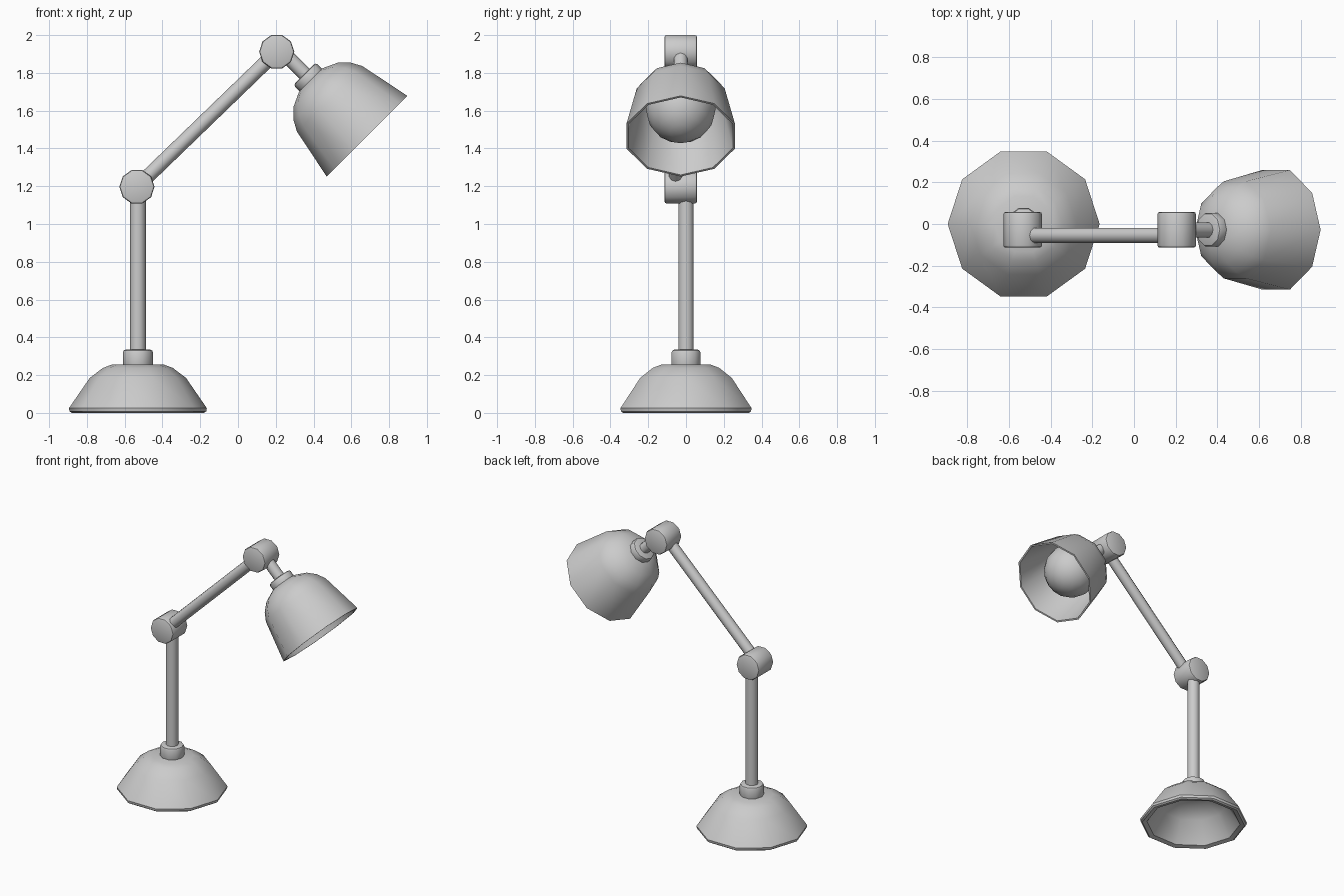
import bpy, bmesh, math
from mathutils import Vector, Matrix

cube = bpy.data.objects.get("Cube")
if cube:
    bpy.data.objects.remove(cube, do_unlink=True)

grey = bpy.data.materials.new("plain grey")
grey.use_nodes = True
GREY = (0.6, 0.6, 0.6, 1)
grey.diffuse_color = GREY
grey.node_tree.nodes["Principled BSDF"].inputs["Base Color"].default_value = GREY

SIDES = 10


def frame(origin, axis):
    """Matrix with local z along axis, local x kept in the lamp's plane."""
    z = Vector(axis).normalized()
    side = Vector((0, 1, 0)) if abs(z.y) < 0.9 else Vector((0, 0, 1))
    x = side.cross(z).normalized()
    y = z.cross(x)
    m = Matrix((x, y, z)).transposed().to_4x4()
    m.translation = origin
    return m


def finish(name, bm, matrix, angle=42):
    bmesh.ops.remove_doubles(bm, verts=bm.verts, dist=1e-5)
    bmesh.ops.recalc_face_normals(bm, faces=bm.faces)
    bm.transform(matrix)
    mesh = bpy.data.meshes.new(name)
    bm.to_mesh(mesh)
    bm.free()
    mesh.materials.append(grey)
    obj = bpy.data.objects.new(name, mesh)
    bpy.context.collection.objects.link(obj)
    bpy.ops.object.select_all(action="DESELECT")
    obj.select_set(True)
    bpy.context.view_layer.objects.active = obj
    bpy.ops.object.shade_smooth_by_angle(angle=math.radians(angle))
    return obj


def lathe(name, profile, origin, axis=(0, 0, 1)):
    """Spin a (radius, height) profile around the axis."""
    bm = bmesh.new()
    verts = [bm.verts.new((r, 0, h)) for r, h in profile]
    edges = [bm.edges.new(pair) for pair in zip(verts, verts[1:])]
    bmesh.ops.spin(bm, geom=verts + edges, cent=(0, 0, 0), axis=(0, 0, 1),
                   angle=math.tau, steps=SIDES, use_merge=True)
    return finish(name, bm, frame(origin, axis))


def drum(name, start, end, radius, bevel=0.0):
    """Capped cylinder between two points, with softened rims if asked."""
    start, end = Vector(start), Vector(end)
    length = (end - start).length
    b = bevel
    if b:
        profile = [(0, 0), (radius - b, 0), (radius - b * 0.3, b * 0.3), (radius, b),
                   (radius, length - b), (radius - b * 0.3, length - b * 0.3),
                   (radius - b, length), (0, length)]
    else:
        profile = [(0, 0), (radius, 0), (radius, length), (0, length)]
    return lathe(name, profile, start, end - start)


FOOT_X = -0.53
ELBOW = Vector((-0.535, 0, 1.197))
HINGE = Vector((0.205, 0, 1.912))
HEAD_Y = -0.028
RIM = Vector((0.683, HEAD_Y, 1.465))      # centre of the shade opening
UP = Vector((-1, 0, 1)).normalized()      # from the opening towards the neck

# Hollow domed foot
lathe("base", [(0, 0.255), (0.14, 0.255), (0.185, 0.238), (0.255, 0.185), (0.365, 0.025),
               (0.362, 0.008), (0.35, 0), (0.318, 0.008), (0.225, 0.155), (0.13, 0.215),
               (0, 0.215)], (FOOT_X, 0, 0))
drum("base_collar", (FOOT_X, 0, 0.23), (FOOT_X, 0, 0.335), 0.08, 0.015)

# Post, joints and arm
drum("post", (FOOT_X, 0, 0.3), (FOOT_X, 0, 1.19), 0.042)
for name, centre in (("elbow_joint", ELBOW), ("head_joint", HINGE)):
    drum(name, centre + Vector((0, -0.114, 0)), centre + Vector((0, 0.058, 0)), 0.093, 0.012)
shift = Vector((0, -0.055, 0))
drum("arm", ELBOW + shift, HINGE + shift, 0.038)

# Neck and its collar
drum("neck", RIM + UP * 0.66, RIM + UP * 0.43, 0.038)
drum("shade_collar", RIM + UP * 0.39, RIM + UP * 0.467, 0.084, 0.013)

# Shade: thin open shell
lathe("shade", [(0, 0.425), (0.09, 0.42), (0.165, 0.385), (0.215, 0.335), (0.245, 0.28),
                (0.302, 0), (0.29, 0), (0.233, 0.275), (0.204, 0.325), (0.157, 0.372),
                (0.085, 0.405), (0, 0.41)], RIM, UP)

# Bulb
bm = bmesh.new()
bmesh.ops.create_uvsphere(bm, u_segments=16, v_segments=10, radius=0.185)
finish("bulb", bm, frame(RIM + UP * 0.206, UP), 60)
